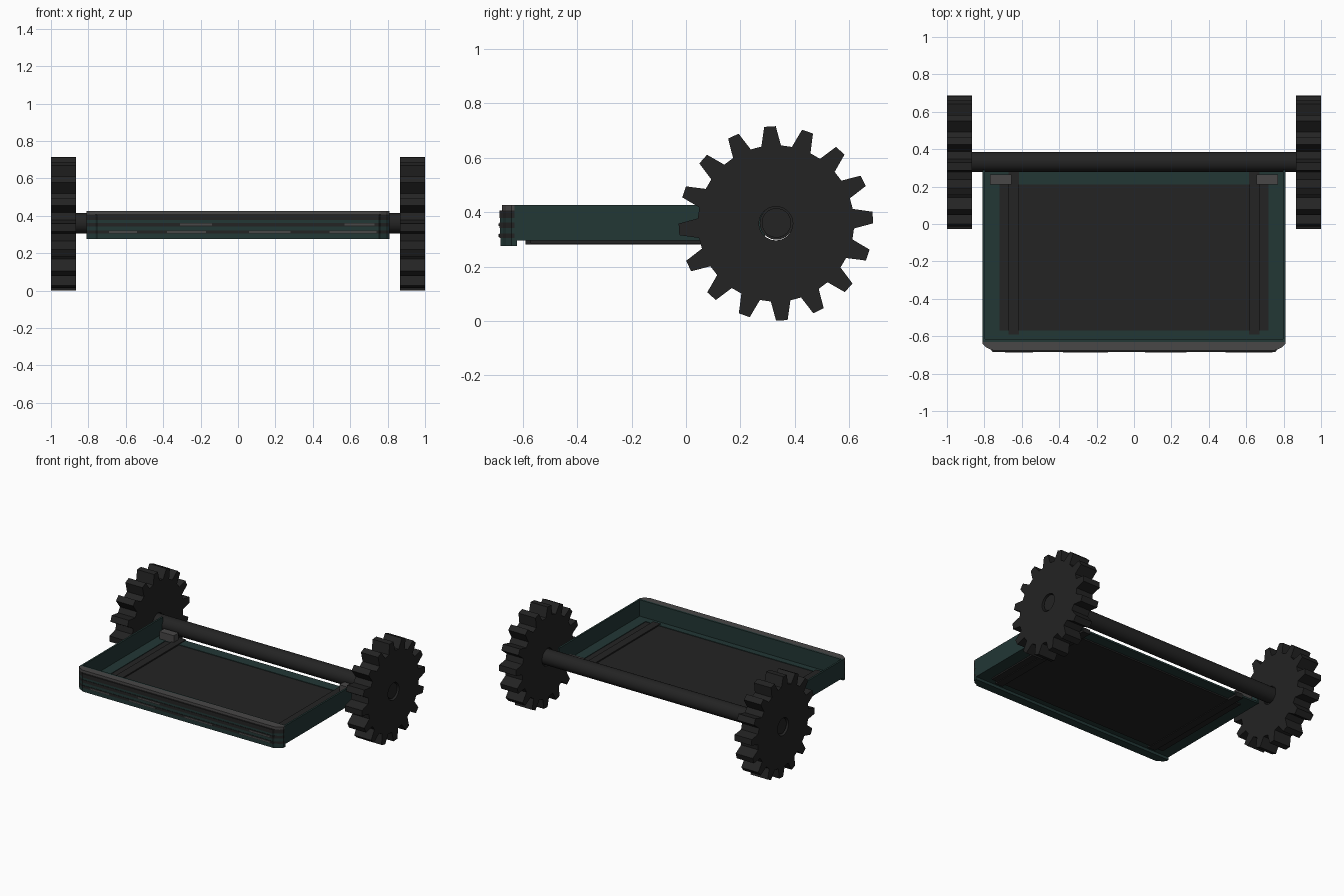
import bpy, bmesh, math

if "Cube" in bpy.data.objects:
    bpy.data.objects.remove(bpy.data.objects["Cube"])


def material(name, rgb):
    m = bpy.data.materials.new(name)
    m.diffuse_color = (*rgb, 1)
    m.use_nodes = True
    m.node_tree.nodes["Principled BSDF"].inputs["Base Color"].default_value = m.diffuse_color
    return m


DARK = material("charcoal", (0.017, 0.017, 0.017))
TEAL = material("dark teal", (0.016, 0.038, 0.036))
GREY = material("mid grey", (0.065, 0.063, 0.063))


def finish(name, bm, mat):
    bmesh.ops.recalc_face_normals(bm, faces=bm.faces)
    me = bpy.data.meshes.new(name)
    bm.to_mesh(me)
    bm.free()
    me.materials.append(mat)
    ob = bpy.data.objects.new(name, me)
    bpy.context.collection.objects.link(ob)
    return ob


def box(name, x, y, z, mat):
    bm = bmesh.new()
    bmesh.ops.create_cube(bm, size=1)
    for v in bm.verts:
        v.co = [r[0] + (c + 0.5) * (r[1] - r[0]) for c, r in zip(v.co, (x, y, z))]
    return finish(name, bm, mat)


def slab(name, outline, z0, z1, mat):
    """Vertical prism from an xy outline."""
    bm = bmesh.new()
    face = bm.faces.new([bm.verts.new((x, y, z0)) for x, y in outline])
    ext = bmesh.ops.extrude_face_region(bm, geom=[face])["geom"]
    for v in ext:
        if isinstance(v, bmesh.types.BMVert):
            v.co.z = z1
    return finish(name, bm, mat)


AY, AZ = 0.33, 0.358


def gear(name, x0, x1):
    """Sixteen-tooth sprocket with a bored hub."""
    bm = bmesh.new()
    prof, hole = [], []
    for i in range(16):
        a = math.radians(3.5 + 22.5 * i)
        for r, d in ((0.287, -7.2), (0.357, -3.4), (0.357, 3.4), (0.287, 7.2)):
            t = a + math.radians(d)
            prof.append((r, t))
            hole.append((0.062, t))
    rings = []
    for x, pts in ((x0, hole), (x0, prof), (x1, prof), (x1, hole)):
        rings.append([bm.verts.new((x, AY + r * math.cos(t), AZ + r * math.sin(t)))
                      for r, t in pts])
    for k in range(4):
        p, q = rings[k], rings[(k + 1) % 4]
        for i in range(64):
            j = (i + 1) % 64
            bm.faces.new((p[i], p[j], q[j], q[i]))
    return finish(name, bm, DARK)


gear("right_gear", 0.865, 1.0)
gear("left_gear", -1.0, -0.865)

# Axle: hub ends sit slightly recessed in the gears
for name, r, half in (("axle", 0.054, 0.99), ("axle_hub", 0.0615, 0.975)):
    for side in ((0,) if name == "axle" else (-1, 1)):
        depth = 2 * half if side == 0 else 0.1
        bpy.ops.mesh.primitive_cylinder_add(
            vertices=32, radius=r, depth=depth, rotation=(0, math.pi / 2, 0),
            location=(side * (half - 0.05), AY + 0.002, AZ + 0.002))
        ob = bpy.context.object
        ob.name = name
        ob.data.materials.append(DARK)
        bpy.ops.object.shade_smooth_by_angle()

# Tray: floor panel, teal border and thin walls
box("floor_panel", (-0.72, 0.72), (-0.57, 0.21), (0.285, 0.304), DARK)
box("floor_border_front", (-0.80, 0.80), (-0.63, -0.57), (0.295, 0.308), TEAL)
box("floor_border_back", (-0.80, 0.80), (0.21, 0.285), (0.295, 0.308), TEAL)
box("front_wall", (-0.80, 0.80), (-0.63, -0.615), (0.295, 0.425), TEAL)
for s, side in ((1, "right"), (-1, "left")):
    def span(a, b):
        return tuple(sorted((s * a, s * b)))
    box(side + "_floor_border", span(0.72, 0.80), (-0.57, 0.21), (0.295, 0.308), TEAL)
    box(side + "_wall", span(0.797, 0.81), (-0.63, 0.29), (0.295, 0.425), TEAL)
    box(side + "_rail", span(0.615, 0.672), (-0.59, 0.29), (0.28, 0.313), DARK)
    box(side + "_mount_block", span(0.655, 0.77), (0.21, 0.265), (0.308, 0.36), GREY)

# Bumper: stacked bands with stepped corners
bands = [(0.275, 0.305, TEAL, 0.004), (0.305, 0.322, DARK, 0.0),
         (0.322, 0.342, TEAL, 0.003), (0.342, 0.362, DARK, 0.0),
         (0.362, 0.378, TEAL, 0.003), (0.378, 0.406, DARK, 0.0),
         (0.406, 0.425, GREY, 0.01)]
for i, (z0, z1, mat, inset) in enumerate(bands):
    half = [(0.81, -0.62), (0.81, -0.64), (0.79, -0.66),
            (0.765, -0.672), (0.755, -0.685 + inset)]
    outline = half + [(-x, y) for x, y in reversed(half)]
    slab("bumper_band_%d" % i, outline, z0, z1, mat)

# Small grey trim plates on the bumper front
for z, spans in ((0.309, ((-0.69, -0.54), (-0.38, -0.17), (0.06, 0.28), (0.49, 0.74))),
                 (0.348, ((-0.31, -0.14), (0.57, 0.73)))):
    for a, b in spans:
        box("bumper_trim", (a, b), (-0.688, -0.684), (z, z + 0.01), GREY)
